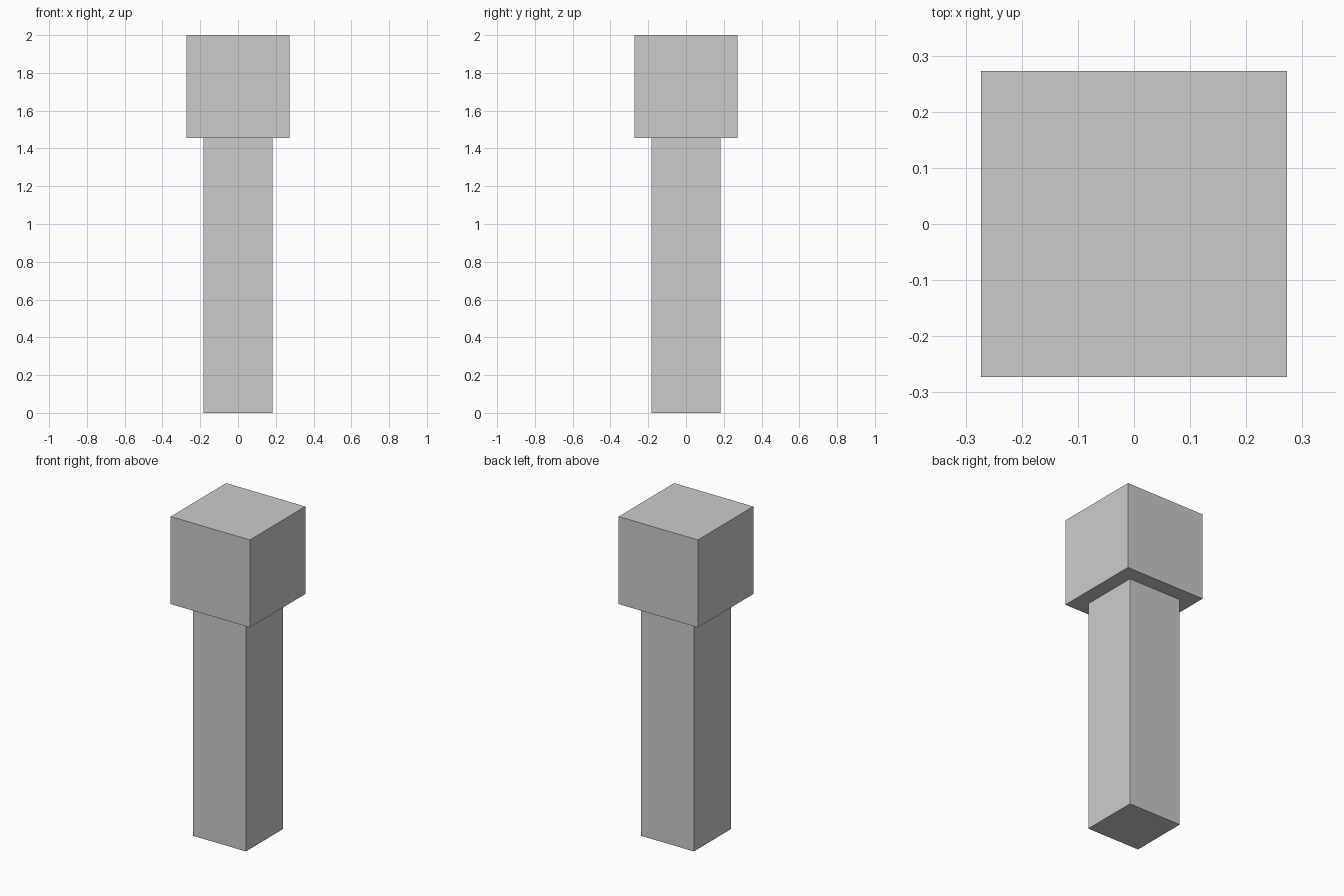
import bpy

# Remove the default object
cube = bpy.data.objects.get("Cube")
if cube:
    bpy.data.objects.remove(cube, do_unlink=True)

UNIT = 2 / 22  # the whole model is 22 units tall


def make_material(name, color):
    mat = bpy.data.materials.new(name)
    mat.use_nodes = True
    mat.diffuse_color = color
    mat.node_tree.nodes["Principled BSDF"].inputs["Base Color"].default_value = color
    return mat


def square_block(name, width, bottom, top, mat):
    bpy.ops.mesh.primitive_cube_add(size=1, location=(0, 0, (bottom + top) / 2 * UNIT))
    block = bpy.context.object
    block.name = name
    block.scale = (width * UNIT, width * UNIT, (top - bottom) * UNIT)
    bpy.ops.object.transform_apply(location=False, rotation=False, scale=True)
    block.data.materials.append(mat)
    return block


grey = make_material("plain grey", (0.6, 0.6, 0.6, 1))

# Slim post with a wider cube head resting on it
square_block("post", 4, 0, 16, grey)
square_block("head", 6, 16, 22, grey)
